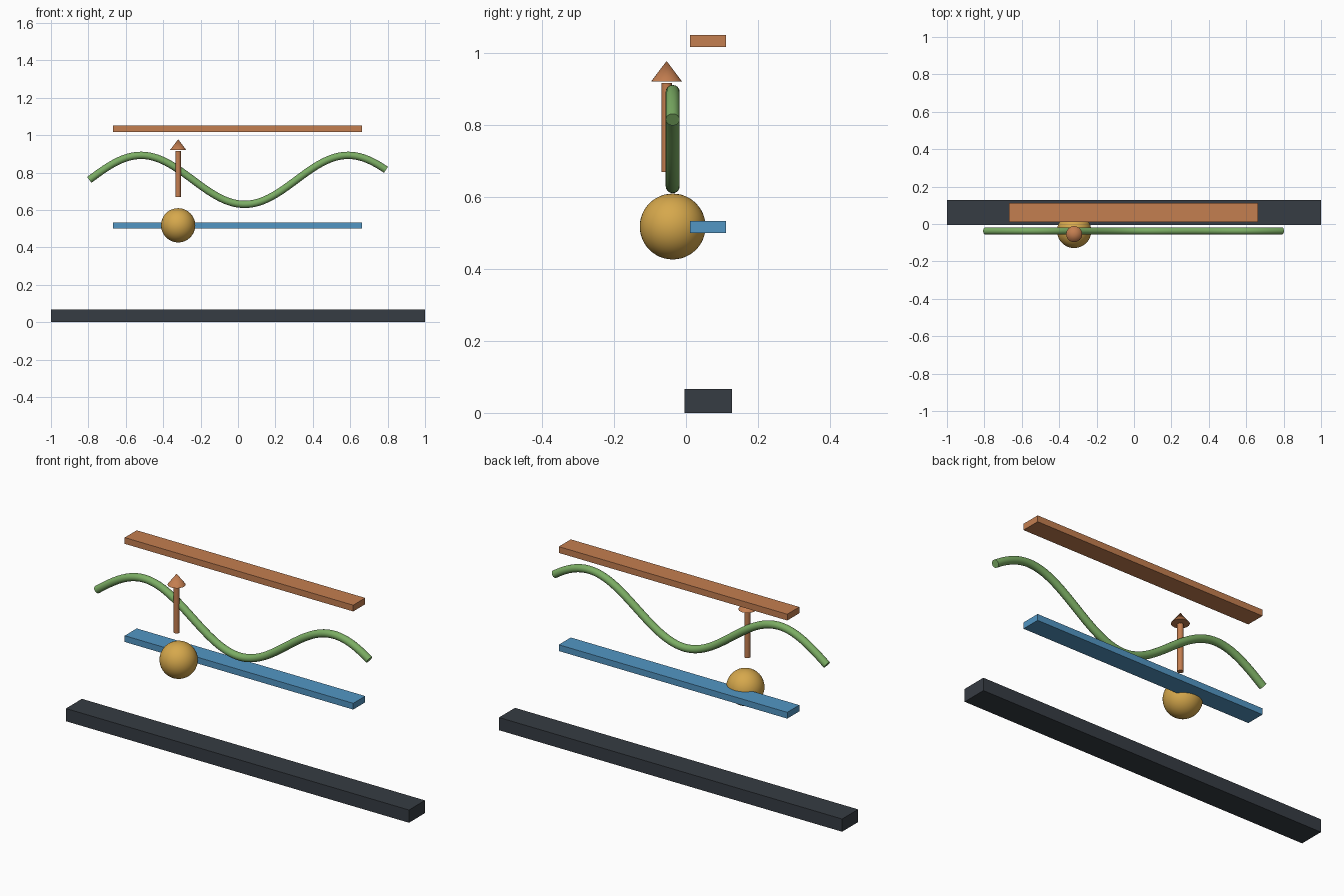
import bpy
import math

default_cube = bpy.data.objects.get("Cube")
if default_cube:
    bpy.data.objects.remove(default_cube, do_unlink=True)


def make_material(name, srgb):
    """Flat material from 0-255 display colour, stored as linear values."""
    linear = [((c / 255 + 0.055) / 1.055) ** 2.4 for c in srgb]
    mat = bpy.data.materials.new(name)
    mat.use_nodes = True
    mat.diffuse_color = (*linear, 1)
    mat.node_tree.nodes["Principled BSDF"].inputs["Base Color"].default_value = (*linear, 1)
    return mat


charcoal = make_material("charcoal", (54, 60, 67))
blue = make_material("blue", (82, 150, 196))
copper = make_material("copper", (196, 126, 80))
gold = make_material("gold", (214, 168, 76))
green = make_material("green", (124, 174, 100))


def finish(name, mat, smooth=True):
    obj = bpy.context.object
    obj.name = name
    obj.data.materials.clear()
    obj.data.materials.append(mat)
    if smooth:
        bpy.ops.object.shade_smooth_by_angle(angle=math.radians(40))
    return obj


def add_bar(name, mat, center, size):
    bpy.ops.mesh.primitive_cube_add(size=1, location=center)
    bpy.context.object.scale = size
    bpy.ops.object.transform_apply(location=False, rotation=False, scale=True)
    finish(name, mat, smooth=False)


# Base and the two parallel bars
add_bar("base", charcoal, (0, 0.062, 0.0335), (2, 0.133, 0.067))
for name, mat, z in (("lower_bar", blue, 0.517), ("upper_bar", copper, 1.034)):
    add_bar(name, mat, (-0.002, 0.061, z), (1.332, 0.1, 0.033))

# Ball overlapping the lower bar
bpy.ops.mesh.primitive_uv_sphere_add(
    segments=48, ring_count=24, radius=0.0915, location=(-0.32, -0.037, 0.518))
finish("ball", gold)

# Arrow: shaft and head, with a hairline gap between them
ARROW_X, ARROW_Y = -0.32, -0.054
bpy.ops.mesh.primitive_cylinder_add(
    vertices=24, radius=0.0145, depth=0.247, location=(ARROW_X, ARROW_Y, 0.793))
finish("arrow_shaft", copper)
bpy.ops.mesh.primitive_cone_add(
    vertices=24, radius1=0.043, radius2=0, depth=0.057, location=(ARROW_X, ARROW_Y, 0.9495))
finish("arrow_head", copper)

# Wave tube: a sine path swept with a round section
STEPS = 96
curve = bpy.data.curves.new("wave_tube", "CURVE")
curve.dimensions = "3D"
curve.bevel_depth = 0.0195
curve.bevel_resolution = 6
curve.use_fill_caps = True
path = curve.splines.new("POLY")
path.points.add(STEPS)
for i, point in enumerate(path.points):
    t = i / STEPS
    point.co = (-0.795 + 1.586 * t, -0.037, 0.761 + 0.131 * math.sin(9 * t), 1)
tube = bpy.data.objects.new("wave_tube", curve)
bpy.context.collection.objects.link(tube)
bpy.ops.object.select_all(action="DESELECT")
tube.select_set(True)
bpy.context.view_layer.objects.active = tube
bpy.ops.object.convert(target="MESH")
finish("wave_tube", green)
